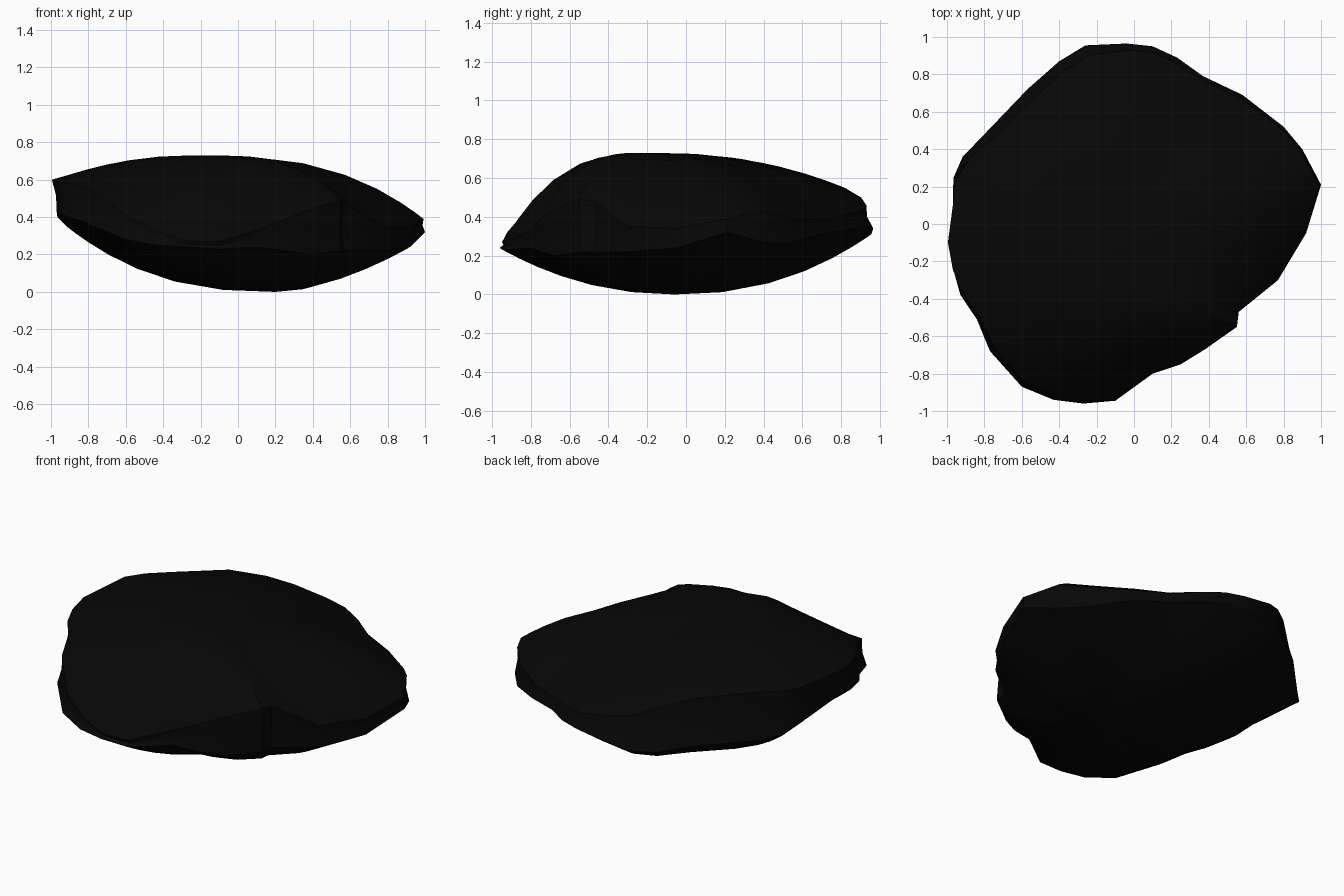
import bpy
import bmesh
import math
from mathutils import Vector

default_cube = bpy.data.objects.get("Cube")
if default_cube:
    bpy.data.objects.remove(default_cube, do_unlink=True)


def make_material(name, colour):
    material = bpy.data.materials.new(name)
    material.use_nodes = True
    material.diffuse_color = colour
    shader = material.node_tree.nodes["Principled BSDF"]
    shader.inputs["Base Color"].default_value = colour
    shader.inputs["Roughness"].default_value = 0.9
    return material


# Chipped rim of the stone: x, y, upper edge height, lower edge height
RIM = [
    (1, .21, .39, .32), (.9, .4, .43, .27), (.8, .52, .4, .26),
    (.58, .69, .39, .31), (.37, .79, .4, .33), (.23, .89, .42, .34),
    (.1, .95, .44, .35), (-.04, .965, .46, .34), (-.26, .955, .5, .31),
    (-.4, .87, .55, .3), (-.57, .72, .6, .33), (-.8, .48, .61, .33),
    (-.92, .36, .61, .35), (-.98, .25, .61, .4), (-1, -.1, .6, .43),
    (-.98, -.25, .59, .42), (-.93, -.38, .58, .41), (-.84, -.51, .56, .38),
    (-.77, -.68, .52, .35), (-.6, -.87, .4, .28), (-.43, -.94, .32, .25),
    (-.27, -.96, .27, .24), (-.1, -.945, .27, .23), (.1, -.8, .33, .24),
    (.25, -.75, .39, .22), (.38, -.67, .44, .2), (.55, -.55, .49, .22),
    (.56, -.47, .48, .22), (.77, -.3, .35, .22), (.92, -.05, .34, .24),
]
STEPS = (.25, .48, .66, .8, .9, .96)
TOP_CENTRE = Vector((-.25, -.18, .73))
BOTTOM_CENTRE = Vector((.2, -.06, 0))


def dome_point(centre, edge, step, power):
    """Point between a dome's centre and its edge, curving toward the edge."""
    point = centre.lerp(edge, step)
    point.z = centre.z + (edge.z - centre.z) * step ** power
    return point


def top_power(angle):
    return 2.4 + .8 * math.cos(angle) - .15 * math.sin(angle) - .45 * math.sin(2 * angle)


def bottom_power(angle):
    return 2.05 - .35 * math.cos(angle) - .15 * math.sin(angle) - .3 * math.sin(2 * angle)


def dome_rings(centre, edges, power):
    """Concentric rings from the centre out to the rim."""
    rings = []
    for step in STEPS:
        ring = []
        for edge in edges:
            direction = edge - centre
            angle = math.atan2(direction.y, direction.x)
            ring.append(dome_point(centre, edge, step, power(angle)))
        rings.append(ring)
    return rings


# Upper edge leans in at the corners, lower edge is undercut on the right
upper, lower, groove = [], [], []
for x, y, high, low in RIM:
    right = max(0, -x)
    lean_in = 1 - max(0, y) * (.035 + .09 * right) - .05 * right * max(0, -y)
    undercut = 1 - .1 * right * max(0, .4 - abs(y))
    upper.append(Vector((x * lean_in, y * lean_in, high)))
    lower.append(Vector((x * undercut, y * undercut, low)))
    middle = (upper[-1] + lower[-1]) / 2
    middle.x *= .99
    middle.y *= .985
    groove.append(middle)

# Stack the rings from the underside to the top
rings = dome_rings(BOTTOM_CENTRE, lower, bottom_power)
rings += [lower, groove, upper]
rings += reversed(dome_rings(TOP_CENTRE, upper, top_power))

# Skin the rings into one closed stone
bm = bmesh.new()
layers = [[bm.verts.new(point) for point in ring] for ring in rings]
count = len(RIM)
for below, above in zip(layers, layers[1:]):
    for i in range(count):
        j = (i + 1) % count
        bm.faces.new((below[i], below[j], above[j], above[i]))
for centre, ring in ((BOTTOM_CENTRE, layers[0]), (TOP_CENTRE, layers[-1])):
    hub = bm.verts.new(centre)
    for i in range(count):
        bm.faces.new((hub, ring[i], ring[(i + 1) % count]))
bmesh.ops.recalc_face_normals(bm, faces=bm.faces)

mesh = bpy.data.meshes.new("flat_stone")
bm.to_mesh(mesh)
bm.free()
mesh.materials.append(make_material("black stone", (.002, .002, .002, 1)))
stone = bpy.data.objects.new("flat_stone", mesh)
bpy.context.collection.objects.link(stone)

# Smooth faces with crisp chipped edges
bpy.ops.object.select_all(action="DESELECT")
stone.select_set(True)
bpy.context.view_layer.objects.active = stone
bpy.ops.object.shade_smooth_by_angle(angle=math.radians(35))
